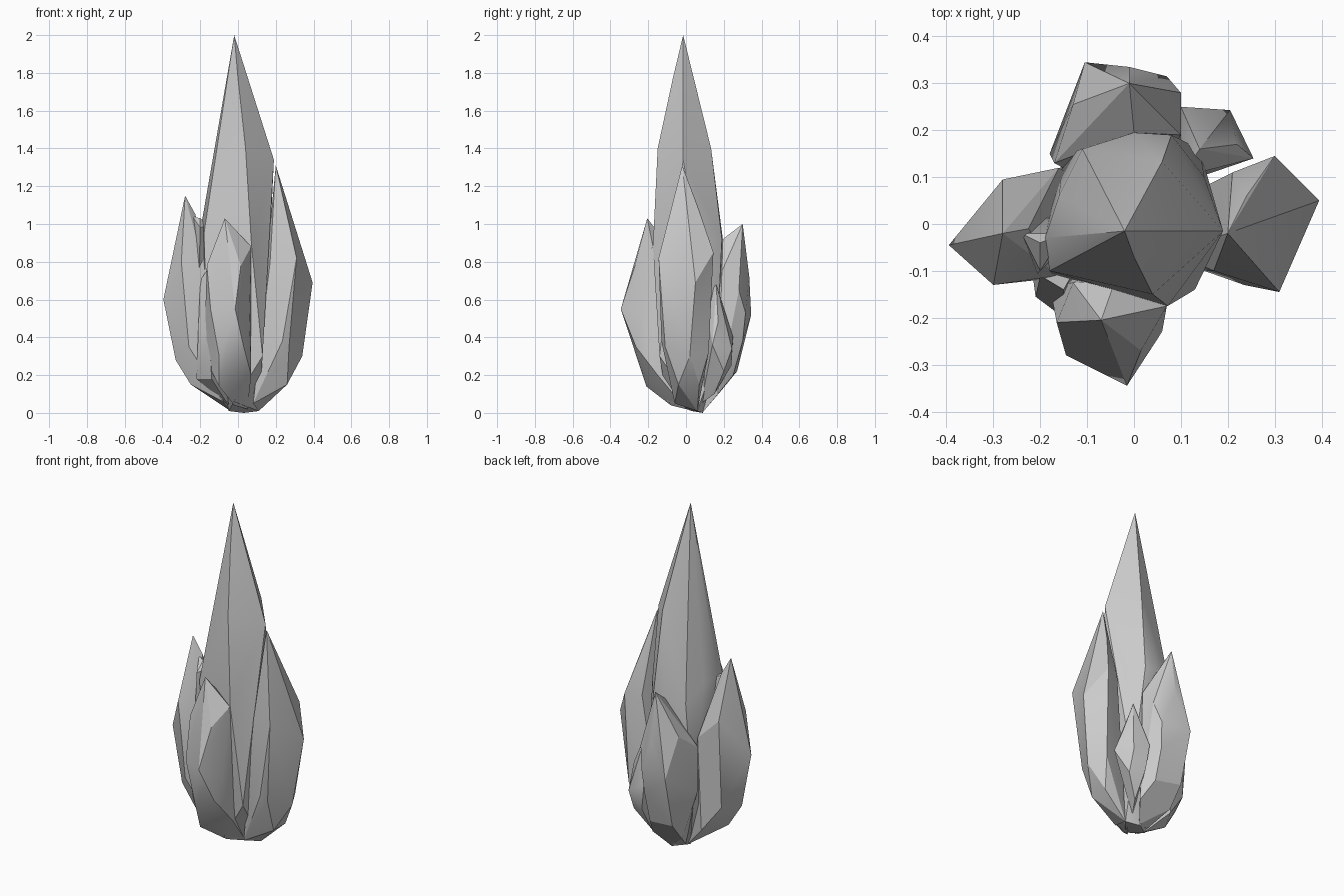
import bpy, bmesh, math


def shard(name, points):
    """Faceted crystal: convex skin over its corner points."""
    bm = bmesh.new()
    for p in points:
        bm.verts.new(p)
    res = bmesh.ops.convex_hull(bm, input=bm.verts)
    loose = [v for v in bm.verts if not v.link_faces]
    bmesh.ops.delete(bm, geom=loose, context='VERTS')
    bmesh.ops.dissolve_limit(bm, angle_limit=math.radians(3),
                             verts=bm.verts, edges=bm.edges)
    bmesh.ops.recalc_face_normals(bm, faces=bm.faces)
    me = bpy.data.meshes.new(name)
    bm.to_mesh(me)
    bm.free()
    ob = bpy.data.objects.new(name, me)
    bpy.context.collection.objects.link(ob)
    bpy.ops.object.select_all(action='DESELECT')
    ob.select_set(True)
    bpy.context.view_layer.objects.active = ob
    bpy.ops.object.shade_smooth_by_angle(angle=math.radians(25))
    return ob


# tall central spire with its tapered root
shard("central_spire", [
    (-.02, -.015, 2.0), (0, -.07, 1.77), (.10, -.02, 1.61),
    (.04, -.15, 1.40), (.06, .133, 1.40), (.19, -.015, 1.34),
    (-.19, -.03, 1.02), (-.18, -.10, .95), (-.16, .06, 1.0),
    (-.11, .16, .9), (0, .195, .92), (.08, .19, .92),
    (.15, .10, .95), (.072, -.175, .88),
    (.13, -.14, .3), (-.16, -.12, .3), (-.15, .15, .3), (.14, .16, .3),
    (.11, .06, .01), (-.05, .03, .01), (.03, .09, 0), (-.02, -.1, .06)])

# wide shard on the right
shard("right_shard", [
    (.20, -.02, 1.31), (.235, -.06, 1.06), (.24, .06, 1.1),
    (.30, .145, .85), (.31, -.145, .82), (.395, .05, .69),
    (.21, .11, .85), (.17, -.10, .8), (.235, -.13, .38),
    (.15, -.10, .26), (.27, -.11, .35), (.34, .02, .30), (.29, .12, .32),
    (.26, -.04, .15), (.26, .07, .15), (.11, .06, .01), (.08, -.06, .05)])

# shard on the left
shard("left_shard", [
    (-.28, -.02, 1.15), (-.225, -.01, 1.05), (-.30, -.13, .80),
    (-.28, .095, .82), (-.395, -.045, .60), (-.16, .12, .7),
    (-.21, -.12, .45), (-.16, -.11, .7), (-.33, -.05, .28),
    (-.28, .07, .3), (-.26, -.12, .35), (-.25, -.04, .15),
    (-.17, .10, .15), (-.04, .04, .01), (-.08, -.07, .06)])

# small ledge joining the left shard to the spire
shard("left_ledge", [
    (-.20, -.04, 1.03), (-.20, -.10, .98), (-.24, -.02, 1.04),
    (-.15, -.02, 1.0), (-.21, -.11, .6), (-.24, .06, .6), (-.1, 0, .4)])

# shard at the front
shard("front_shard", [
    (-.07, -.205, 1.03), (-.04, -.12, .92), (-.13, -.125, .85),
    (-.165, -.21, .78), (-.145, -.28, .55), (-.015, -.345, .55),
    (.015, -.27, .78), (.07, -.175, .88), (.06, -.23, .5),
    (.03, -.265, .35), (-.10, -.26, .3), (-.18, -.13, .3),
    (-.10, -.21, .14), (-.03, -.20, .17), (.07, -.15, .2),
    (-.02, -.08, .04), (.05, 0, .02)])

# low wedge between the left and front shards
shard("front_left_wedge", [
    (-.15, -.14, .78), (-.20, -.11, .70), (-.21, -.155, .45),
    (-.15, -.20, .40), (-.19, -.15, .27), (-.14, -.17, .18),
    (-.22, -.08, .18), (-.05, -.05, .04), (-.1, -.05, .6)])

# shard at the back
shard("back_shard", [
    (-.01, .30, 1.0), (0, .195, .92), (-.13, .255, .75),
    (.10, .28, .65), (-.01, .335, .72), (.07, .315, .53),
    (-.105, .345, .52), (.10, .19, .75), (-.17, .13, .65),
    (-.18, .15, .4), (.06, .30, .38), (-.10, .27, .22),
    (.06, .25, .2), (-.10, .18, .11), (.10, .17, .10),
    (.04, .09, .005), (-.04, .06, .02)])

# small stub between the back and right shards
shard("back_right_stub", [
    (.14, .16, .68), (.205, .243, .34), (.10, .25, .40),
    (.22, .17, .48), (.255, .14, .36), (.12, .24, .25),
    (.20, .20, .22), (.12, .15, .10), (.08, .08, .05), (.1, .1, .6)])
